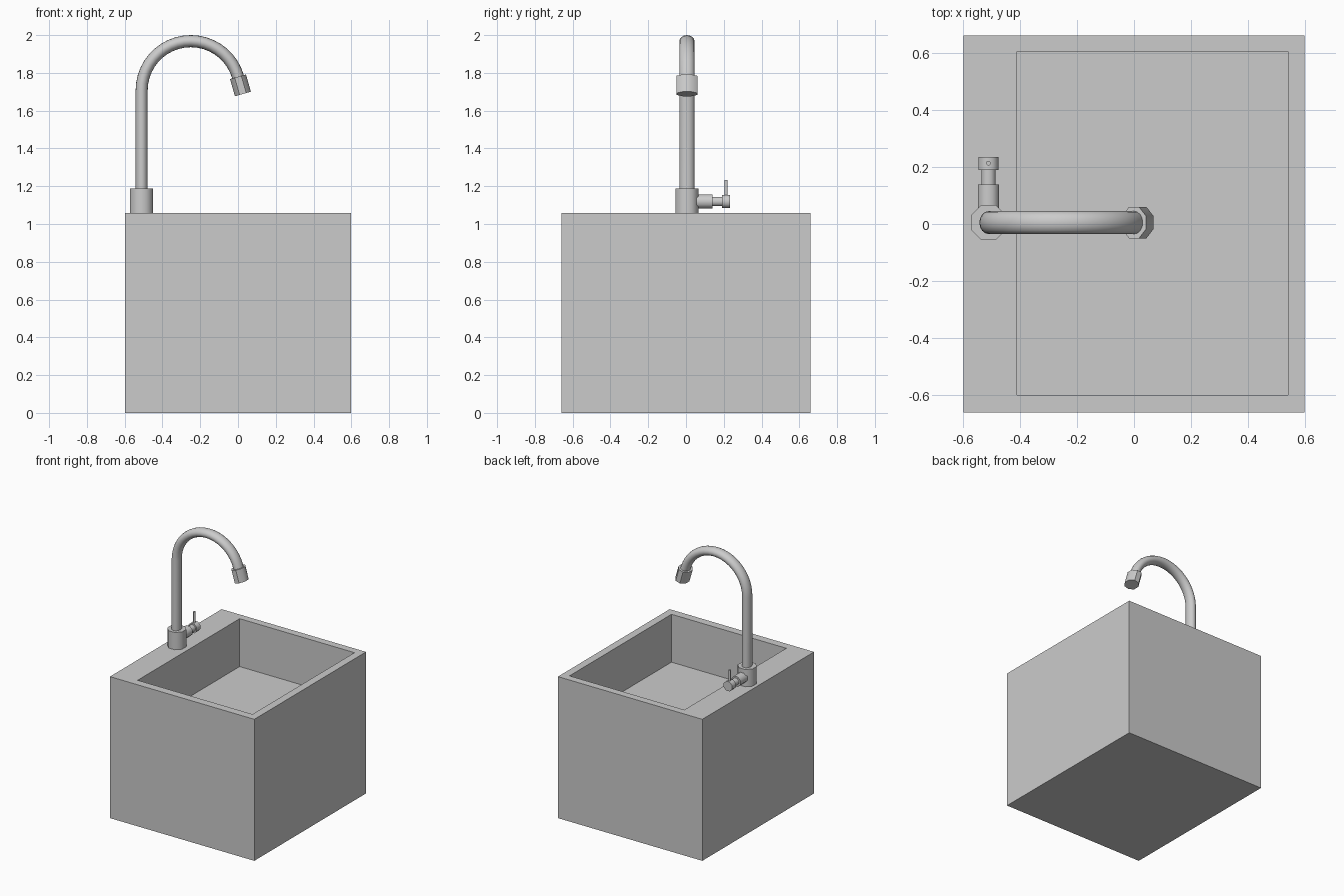
import bpy, bmesh
from math import pi, sin, cos, radians
from mathutils import Matrix, Vector

cube = bpy.data.objects.get("Cube")
if cube:
    bpy.data.objects.remove(cube)

# One grey finish for everything
grey = bpy.data.materials.new("plain_grey")
grey.use_nodes = True
grey.diffuse_color = (0.6, 0.6, 0.6, 1)
grey.node_tree.nodes["Principled BSDF"].inputs["Base Color"].default_value = (0.6, 0.6, 0.6, 1)


def add_object(name, bm, smooth=None):
    bmesh.ops.recalc_face_normals(bm, faces=bm.faces)
    mesh = bpy.data.meshes.new(name)
    bm.to_mesh(mesh)
    bm.free()
    mesh.materials.append(grey)
    ob = bpy.data.objects.new(name, mesh)
    bpy.context.collection.objects.link(ob)
    if smooth:
        bpy.ops.object.select_all(action='DESELECT')
        ob.select_set(True)
        bpy.context.view_layer.objects.active = ob
        bpy.ops.object.shade_smooth_by_angle(angle=radians(smooth))
    return ob


def cylinder(name, start, direction, length, half_x, half_y, sides=8):
    """Capped prism with flats facing the axes, from start along direction."""
    d = Vector(direction).normalized()
    axis_y = Vector((0, 1, 0)) if abs(d.y) < 0.5 else Vector((0, 0, 1))
    axis_x = axis_y.cross(d)
    frame = Matrix((axis_x, axis_y, d)).transposed().to_4x4()
    frame.translation = Vector(start) + d * length / 2
    grow = 1 / cos(pi / sides)
    bm = bmesh.new()
    bmesh.ops.create_cone(
        bm, cap_ends=True, segments=sides, radius1=grow, radius2=grow, depth=length,
        matrix=frame @ Matrix.Diagonal((half_x, half_y, 1, 1)) @ Matrix.Rotation(pi / sides, 4, 'Z'))
    return add_object(name, bm, 50)


# Sink block with a recessed basin
W, D, TOP, FLOOR = 0.597, 0.66, 1.058, 0.70
bm = bmesh.new()


def loop(x0, x1, y0, y1, z):
    return [bm.verts.new(p) for p in ((x0, y0, z), (x1, y0, z), (x1, y1, z), (x0, y1, z))]


rings = [loop(-W, W, -D, D, 0), loop(-W, W, -D, D, TOP),
         loop(-0.41, 0.54, -0.6, 0.605, TOP), loop(-0.41, 0.54, -0.6, 0.605, FLOOR)]
for a, b in zip(rings, rings[1:]):
    for i in range(4):
        j = (i + 1) % 4
        bm.faces.new((a[i], a[j], b[j], b[i]))
bm.faces.new(rings[0])
bm.faces.new(rings[-1])
add_object("sink_block", bm)

# Tap base
TX, TY, BASE_TOP = -0.51, 0.005, 1.187
cylinder("tap_base", (TX, TY, TOP), (0, 0, 1), BASE_TOP - TOP, 0.061, 0.061)

# Gooseneck spout: upright then an arch, slightly flattened section
R, CZ, END = 0.26, 1.708, radians(16)
CX = TX + R
STEPS, SIDES = 20, 16
stations = [(TX, BASE_TOP - 0.02, pi)]
for i in range(STEPS + 1):
    a = pi + (END - pi) * i / STEPS
    stations.append((CX + R * cos(a), CZ + R * sin(a), a))
bm = bmesh.new()
rings = []
for x, z, a in stations:
    ring = []
    for k in range(SIDES):
        t = 2 * pi * k / SIDES
        r = 0.032 * cos(t)
        ring.append(bm.verts.new((x + r * cos(a), TY + 0.04 * sin(t), z + r * sin(a))))
    rings.append(ring)
for a, b in zip(rings, rings[1:]):
    for i in range(SIDES):
        j = (i + 1) % SIDES
        bm.faces.new((a[i], a[j], b[j], b[i]))
bm.faces.new(rings[0])
bm.faces.new(rings[-1])
add_object("spout", bm, 50)

# Nozzle follows the end of the arch
cylinder("nozzle", (CX + R * cos(END), TY, CZ + R * sin(END)),
         (sin(END), 0, -cos(END)), 0.095, 0.044, 0.055)

# Valve: three stepped sections pointing backwards
HZ = 1.119
steps = (("valve_body", 0.05, 0.139, 0.037),
         ("valve_neck", 0.139, 0.19, 0.025),
         ("valve_knob", 0.19, 0.234, 0.035))
for name, y0, y1, r in steps:
    cylinder(name, (TX, y0, HZ), (0, 1, 0), y1 - y0, r, r)

# Thin lever on the knob
cylinder("lever", (TX, 0.213, HZ), (0, 0, 1), 0.115, 0.008, 0.008)
